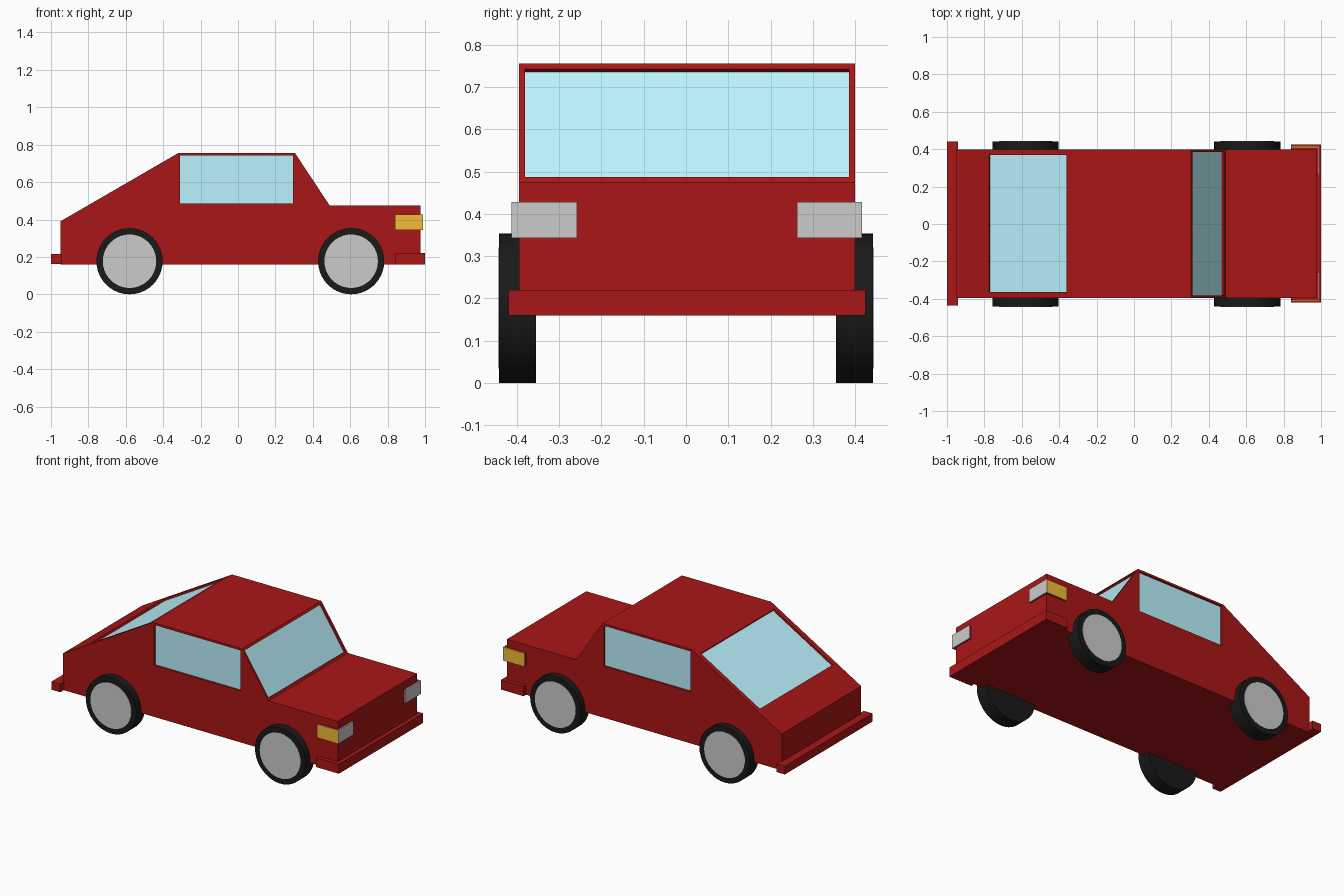
import bpy, bmesh, math
from mathutils import Matrix, Vector

if "Cube" in bpy.data.objects:
    bpy.data.objects.remove(bpy.data.objects["Cube"])

CY = 0.002      # body centre line
HALF = 0.397    # half body width
RECESS = 0.014  # window recess depth


def material(name, rgb):
    m = bpy.data.materials.new(name)
    m.diffuse_color = (*rgb, 1)
    m.use_nodes = True
    m.node_tree.nodes["Principled BSDF"].inputs["Base Color"].default_value = m.diffuse_color
    return m


RED = material("red paint", (0.4, 0.008, 0.008))
GLASS = material("glass", (0.5, 0.9, 1.0))
AMBER = material("amber", (0.9, 0.5, 0.04))
BLACK = material("rubber", (0.01, 0.01, 0.01))


def make(name, bm, mat=None):
    bmesh.ops.recalc_face_normals(bm, faces=bm.faces)
    me = bpy.data.meshes.new(name)
    bm.to_mesh(me)
    bm.free()
    ob = bpy.data.objects.new(name, me)
    bpy.context.collection.objects.link(ob)
    if mat:
        me.materials.append(mat)
    return ob


def box(name, x, y, z, mat=None, frame=Matrix()):
    lo, hi = Vector((x[0], y[0], z[0])), Vector((x[1], y[1], z[1]))
    bm = bmesh.new()
    bmesh.ops.create_cube(bm, size=1, matrix=frame @ Matrix.Translation((lo + hi) / 2)
                          @ Matrix.Diagonal((*(hi - lo), 1)))
    return make(name, bm, mat)


def cylinder(name, centre, radius, depth, mat=None):
    bm = bmesh.new()
    bmesh.ops.create_cone(bm, cap_ends=True, segments=40, radius1=radius, radius2=radius,
                          depth=depth, matrix=Matrix.Translation(centre)
                          @ Matrix.Rotation(math.pi / 2, 4, 'X'))
    ob = make(name, bm, mat)
    bpy.context.view_layer.objects.active = ob
    ob.select_set(True)
    bpy.ops.object.shade_smooth_by_angle(angle=math.radians(35))
    ob.select_set(False)
    return ob


# Body: side profile extruded across the width
profile = [(-0.95, 0.16), (0.975, 0.16), (0.975, 0.475), (0.49, 0.475),
           (0.305, 0.755), (-0.32, 0.755), (-0.95, 0.39)]
bm = bmesh.new()
face = bm.faces.new([bm.verts.new((x, CY - HALF, z)) for x, z in profile])
ext = bmesh.ops.extrude_face_region(bm, geom=[face])
bmesh.ops.translate(bm, vec=(0, 2 * HALF, 0),
                    verts=[v for v in ext["geom"] if isinstance(v, bmesh.types.BMVert)])
body = make("body", bm, RED)


def window(name, frame, length, half):
    """Recess in the body with a pane at its bottom; local x along, z outward."""
    cutter = box("window_cutter", (0, length), (-half, half), (-RECESS, 0.05), None, frame)
    cutter.hide_render = True
    mod = body.modifiers.new("recess", 'BOOLEAN')
    mod.operation, mod.solver, mod.object = 'DIFFERENCE', 'EXACT', cutter
    bpy.context.view_layer.objects.active = body
    bpy.ops.object.modifier_apply(modifier=mod.name)
    bpy.data.objects.remove(cutter)
    box(name, (0, length), (-half, half), (-RECESS - 0.004, -RECESS + 0.002), GLASS, frame)


def slope_frame(low, high, y):
    """Frame starting at low and running up the slope, normal pointing outward."""
    u = Vector((high[0] - low[0], 0, high[1] - low[1])).normalized()
    n = Vector((-u.z, 0, u.x))
    if n.z < 0:
        n = -n
    v = n.cross(u)
    m = Matrix((u, v, n)).transposed().to_4x4()
    m.translation = (low[0], y, low[1])
    return m


# Windscreen and rear window, given as stretches along the sloping profile edges
for name, a, b, t0, t1, half in (
        ("windscreen", profile[3], profile[4], 0.045, 0.955, 0.383),
        ("rear_window", profile[6], profile[5], 0.278, 0.934, 0.366)):
    a, b = Vector(a), Vector(b)
    low, high = a.lerp(b, t0), a.lerp(b, t1)
    window(name, slope_frame(low, high, CY), (high - low).length, half)

# Side windows
for side, label in ((-1, "right"), (1, "left")):
    u, n = Vector((1, 0, 0)), Vector((0, side, 0))
    m = Matrix((u, n.cross(u), n)).transposed().to_4x4()
    m.translation = (-0.31, CY + side * HALF, 0.614)
    window(label + "_side_window", m, 0.605, 0.128)

# Bumpers
box("front_bumper", (0.84, 1.0), (CY - 0.422, CY + 0.422), (0.16, 0.22), RED)
box("rear_bumper", (-1.0, -0.94), (CY - 0.438, CY + 0.438), (0.163, 0.215), RED)

for side, label in ((-1, "right"), (1, "left")):
    def span(a, b):
        return sorted((CY + side * a, CY + side * b))
    # Lamp housing with headlight in front and indicator on the side
    box(label + "_lamp_housing", (0.842, 0.986), span(0.262, 0.411), (0.345, 0.426), RED)
    box(label + "_headlight", (0.984, 0.99), span(0.26, 0.413), (0.343, 0.428))
    box(label + "_indicator", (0.84, 0.988), span(0.408, 0.414), (0.343, 0.428), AMBER)
    # Wheels
    for x, end in ((0.605, "front"), (-0.58, "rear")):
        cylinder(f"{end}_{label}_tyre", (x, side * 0.398, 0.177), 0.177, 0.087, BLACK)
        cylinder(f"{end}_{label}_hubcap", (x, side * 0.438, 0.177), 0.143, 0.010)
